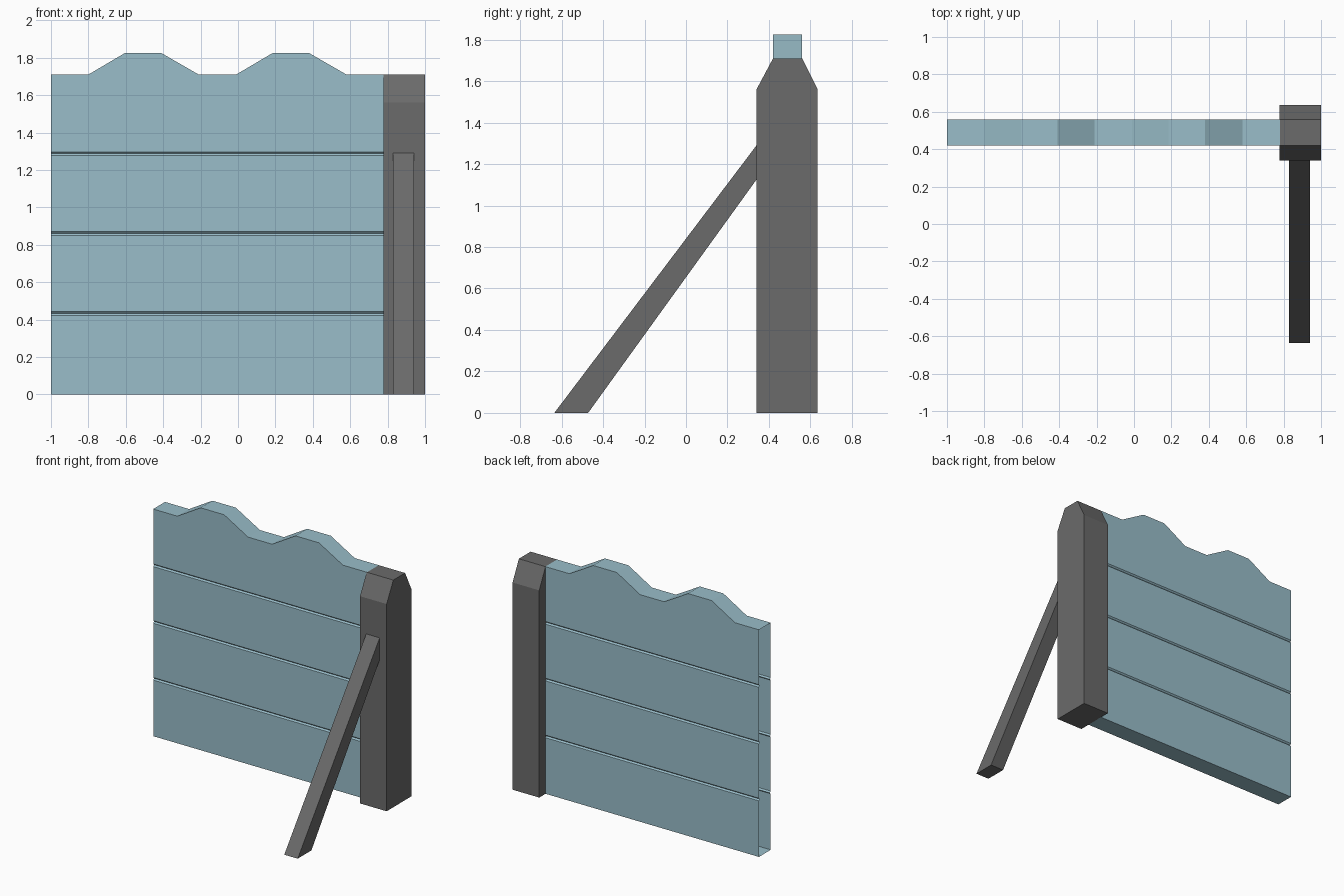
import bpy, bmesh, math

if "Cube" in bpy.data.objects:
    bpy.data.objects.remove(bpy.data.objects["Cube"])


def material(name, rgb):
    m = bpy.data.materials.new(name)
    m.diffuse_color = (*rgb, 1)
    m.use_nodes = True
    m.node_tree.nodes["Principled BSDF"].inputs["Base Color"].default_value = m.diffuse_color
    return m


def finish(bm, name, mat):
    bmesh.ops.recalc_face_normals(bm, faces=bm.faces[:])
    mesh = bpy.data.meshes.new(name)
    bm.to_mesh(mesh)
    bm.free()
    mesh.materials.append(mat)
    obj = bpy.data.objects.new(name, mesh)
    bpy.context.collection.objects.link(obj)
    return obj


def extrude_x(name, profile, x0, x1, mat):
    """Solid with a (y, z) profile running from x0 to x1."""
    bm = bmesh.new()
    a, b = ([bm.verts.new((x, y, z)) for y, z in profile] for x in (x0, x1))
    bm.faces.new(a)
    bm.faces.new(b)
    n = len(profile)
    for i in range(n):
        j = (i + 1) % n
        bm.faces.new((a[i], a[j], b[j], b[i]))
    return finish(bm, name, mat)


wall = material("pale_blue", (0.32, 0.51, 0.585))
dark = material("dark_grey", (0.145, 0.145, 0.145))

# Fence panel: hollow sleeve with V grooves, wavy top and open ends
FRONT, BACK, DEPTH, HALF = 0.42, 0.56, 0.01, 0.01
LOW, HIGH = 1.71, 1.825
crest = [(-1, LOW), (-0.8, LOW), (-0.605, HIGH), (-0.41, HIGH), (-0.21, LOW),
         (-0.01, LOW), (0.185, HIGH), (0.38, HIGH), (0.58, LOW), (0.78, LOW)]


def section(top):
    side = [(0, 0)]
    for z in (0.432, 0.86, 1.287):
        side += [(0, z - HALF), (DEPTH, z), (0, z + HALF)]
    side.append((0, top))
    return ([(FRONT + d, z) for d, z in side]
            + [(BACK - d, z) for d, z in reversed(side)])


bm = bmesh.new()
rings = [[bm.verts.new((x, y, z)) for y, z in section(top)] for x, top in crest]
for a, b in zip(rings, rings[1:]):
    for i in range(len(a)):
        j = (i + 1) % len(a)
        bm.faces.new((a[i], a[j], b[j], b[i]))
bmesh.ops.recalc_face_normals(bm, faces=bm.faces[:])
bmesh.ops.dissolve_limit(bm, angle_limit=math.radians(1),
                         verts=bm.verts[:], edges=bm.edges[:])
finish(bm, "fence_panel", wall)

# Post with a tapered top
extrude_x("post", [(0.34, 0), (0.635, 0), (0.635, 1.56), (0.56, 1.71),
                   (0.42, 1.71), (0.34, 1.56)], 0.778, 1.0, dark)

# Slanted brace leaning against the post
extrude_x("brace", [(-0.635, 0), (-0.472, 0), (0.34, 1.125), (0.34, 1.29)],
          0.83, 0.942, dark)
